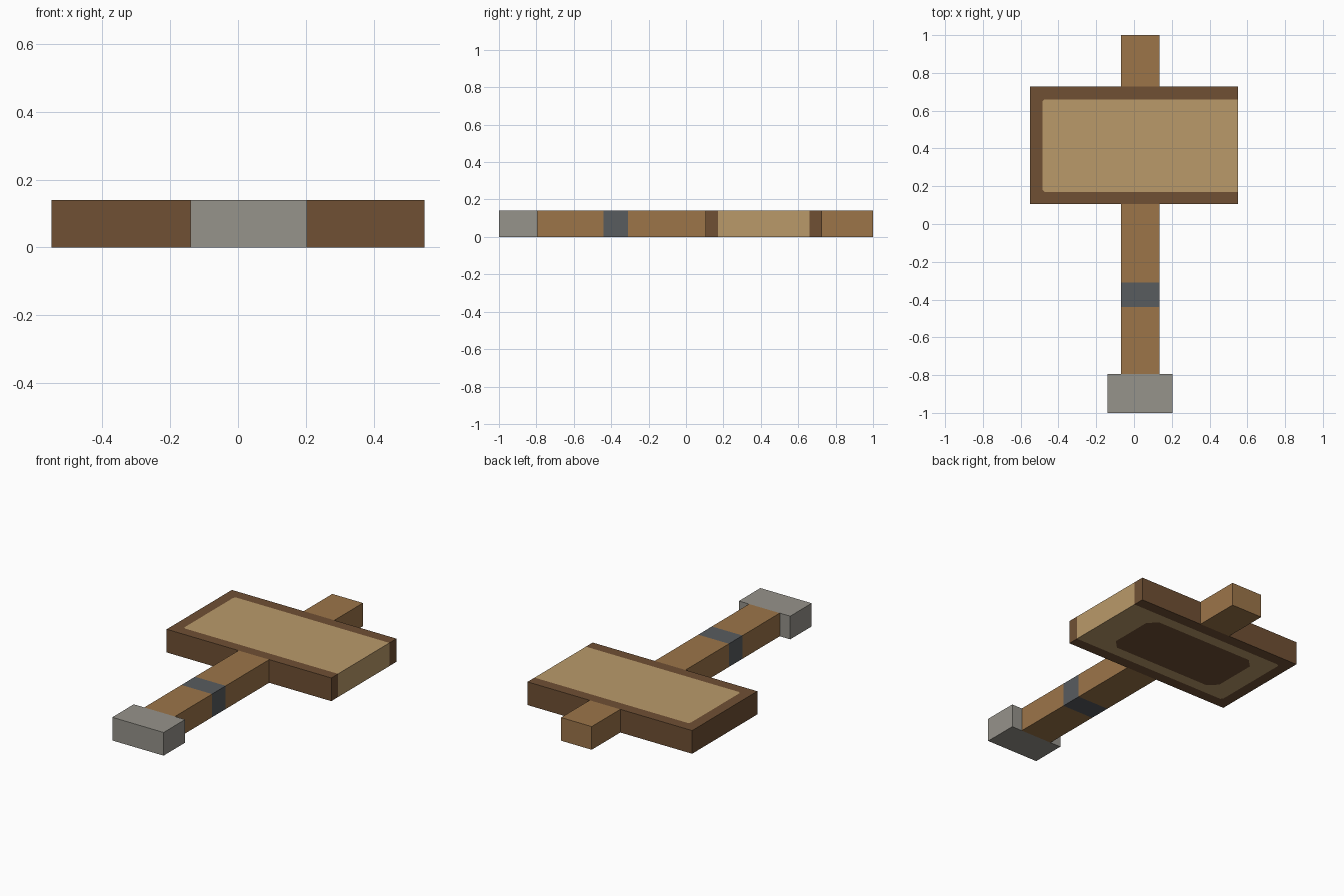
import bpy
import bmesh
from mathutils import Vector

cube = bpy.data.objects.get("Cube")
if cube:
    bpy.data.objects.remove(cube, do_unlink=True)

HEIGHT = 0.14


def srgb(*rgb):
    lin = [(c / 255 / 12.92) if c < 10 else ((c / 255 + 0.055) / 1.055) ** 2.4 for c in rgb]
    return (*lin, 1.0)


def material(name, color):
    mat = bpy.data.materials.new(name)
    mat.use_nodes = True
    mat.diffuse_color = color
    mat.node_tree.nodes["Principled BSDF"].inputs["Base Color"].default_value = color
    return mat


dark_wood = material("dark wood", srgb(112, 80, 52))
pale_wood = material("pale wood", srgb(186, 154, 106))
mid_wood = material("mid wood", srgb(156, 117, 73))
stone = material("grey stone", srgb(150, 147, 139))
iron = material("dark iron", srgb(88, 92, 95))


def box(x0, x1, y0, y1):
    """Flat slab resting on the ground."""
    bm = bmesh.new()
    bmesh.ops.create_cube(bm, size=1)
    for v in bm.verts:
        v.co = Vector((x1 if v.co.x > 0 else x0,
                       y1 if v.co.y > 0 else y0,
                       HEIGHT if v.co.z > 0 else 0))
    return bm


def cut(bm, point, normal, faces=None):
    """Slice the mesh, or only the given faces, along a plane."""
    faces = list(faces or bm.faces)
    geom = set(faces)
    for f in faces:
        geom.update(f.edges)
        geom.update(f.verts)
    bmesh.ops.bisect_plane(bm, geom=list(geom), plane_co=point, plane_no=normal, dist=1e-5)


def finish(bm, name, mats):
    bmesh.ops.recalc_face_normals(bm, faces=bm.faces[:])
    mesh = bpy.data.meshes.new(name)
    bm.to_mesh(mesh)
    bm.free()
    for m in mats:
        mesh.materials.append(m)
    obj = bpy.data.objects.new(name, mesh)
    bpy.context.collection.objects.link(obj)
    return obj


# Head: dark frame with a pale core that is open on the left end
X, Y0, Y1 = 0.55, 0.105, 0.727
CORE_X, CORE_Y0, CORE_Y1 = -0.485, 0.17, 0.66
bm = box(-X, X, Y0, Y1)
cut(bm, (CORE_X, 0, 0), (1, 0, 0))
for y in (CORE_Y0, CORE_Y1):
    cut(bm, (0, y, 0), (0, 1, 0))


def in_core(f):
    c = f.calc_center_median()
    return (c.x > CORE_X and CORE_Y0 < c.y < CORE_Y1
            and (abs(f.normal.z) > 0.5 or f.normal.x > 0.5))


# Small clipped corners on the pale core, top and bottom
bm.normal_update()
for y, side in ((CORE_Y0, -1), (CORE_Y1, 1)):
    faces = [f for f in bm.faces if in_core(f) and abs(f.normal.z) > 0.5]
    cut(bm, (CORE_X + 0.012, y, 0), (-1, side, 0), faces)

# Dark patch with clipped corners on the underside
PX, PY, MID, CLIP = 0.37, 0.18, (Y0 + Y1) / 2, 0.05


def underside():
    bm.normal_update()
    return [f for f in bm.faces if f.normal.z < -0.5 and in_core(f)]


def in_patch(c):
    return abs(c.x) < PX and abs(c.y - MID) < PY


for s in (-1, 1):
    cut(bm, (s * PX, 0, 0), (1, 0, 0), underside())
    cut(bm, (0, MID + s * PY, 0), (0, 1, 0), underside())
for sx in (-1, 1):
    for sy in (-1, 1):
        patch = [f for f in underside() if in_patch(f.calc_center_median())]
        cut(bm, (sx * (PX - CLIP), MID + sy * PY, 0), (sx, sy, 0), patch)

bm.normal_update()
for f in bm.faces:
    c = f.calc_center_median()
    pale = in_core(f)
    # clipped corner triangles of the core stay dark
    if pale and abs(f.normal.z) > 0.5 and c.x < CORE_X + 0.01:
        pale = False
    # the patch is dark except for its clipped corners
    if f.normal.z < -0.5 and in_patch(c) and \
            abs(c.x) + abs(c.y - MID) < PX + PY - CLIP:
        pale = False
    f.material_index = int(pale)
finish(bm, "head", [dark_wood, pale_wood])

# Handle with a flush iron band
HX0, HX1 = -0.07, 0.135
BAND0, BAND1 = -0.44, -0.31
bm = box(HX0, HX1, -0.795, Y0)
for y in (BAND0, BAND1):
    cut(bm, (0, y, 0), (0, 1, 0))
for f in bm.faces:
    f.material_index = int(BAND0 < f.calc_center_median().y < BAND1)
finish(bm, "handle", [mid_wood, iron])

# Handle end that sticks out behind the head, and the pommel block
finish(box(HX0, HX1, Y1, 1.0), "handle_end", [mid_wood])
finish(box(-0.14, 0.203, -1.0, -0.795), "pommel", [stone])
